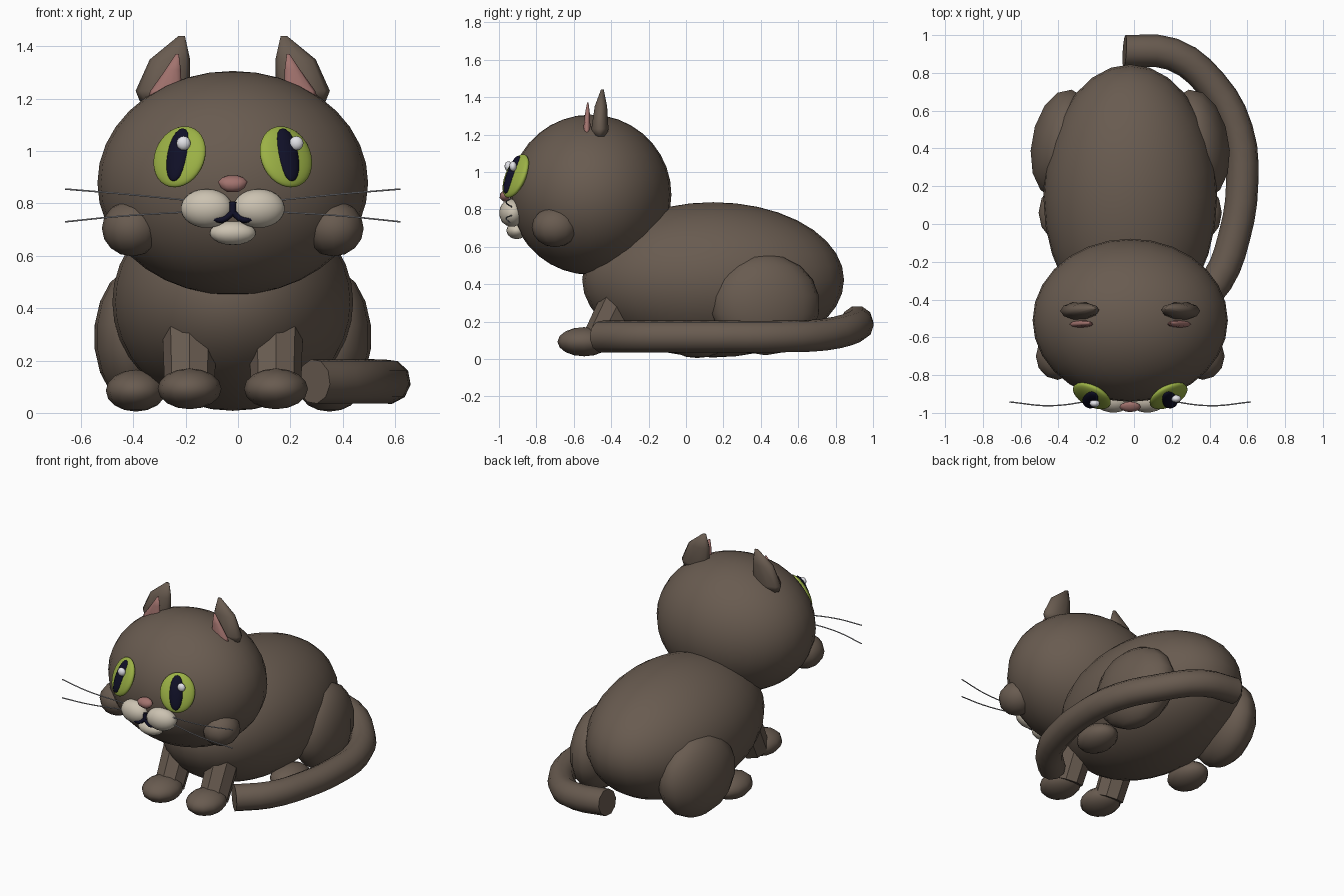
import bpy, bmesh, math
from mathutils import Matrix, Vector

if "Cube" in bpy.data.objects:
    bpy.data.objects.remove(bpy.data.objects["Cube"], do_unlink=True)

CX = -0.02  # the animal's plane of symmetry
SIDES = (("left", 1), ("right", -1))


def material(name, rgb):
    mat = bpy.data.materials.new(name)
    mat.use_nodes = True
    mat.diffuse_color = (*rgb, 1)
    mat.node_tree.nodes["Principled BSDF"].inputs["Base Color"].default_value = (*rgb, 1)
    return mat


FUR = material("brown fur", (0.14, 0.105, 0.08))
GREEN = material("eye green", (0.33, 0.44, 0.06))
DARK = material("dark navy", (0.005, 0.005, 0.02))
PINK = material("dusty pink", (0.36, 0.17, 0.155))
CREAM = material("cream", (0.6, 0.54, 0.44))
WHITE = material("highlight white", (0.8, 0.8, 0.84))
GREY = material("whisker grey", (0.4, 0.4, 0.43))


def add(name, bm, mat):
    bmesh.ops.recalc_face_normals(bm, faces=bm.faces)
    mesh = bpy.data.meshes.new(name)
    bm.to_mesh(mesh)
    bm.free()
    mesh.materials.append(mat)
    mesh.shade_smooth()
    obj = bpy.data.objects.new(name, mesh)
    bpy.context.collection.objects.link(obj)
    return obj


def ball(name, centre, radii, mat, segments=16, rot=(0, 0, 0)):
    """Ellipsoid; x is measured from the plane of symmetry, rot in degrees."""
    bm = bmesh.new()
    bmesh.ops.create_uvsphere(bm, u_segments=segments, v_segments=segments * 2 // 3, radius=1)
    obj = add(name, bm, mat)
    obj.location = (CX + centre[0], centre[1], centre[2])
    obj.scale = radii
    obj.rotation_euler = [math.radians(a) for a in rot]
    return obj


def ball_pair(name, centre, radii, mat, segments=16, rot=(0, 0, 0)):
    for side, s in SIDES:
        ball(f"{side}_{name}", (s * centre[0], *centre[1:]), radii, mat, segments,
             (rot[0], s * rot[1], s * rot[2]))


def loft(name, rings, mat, side, sides=10):
    """Skin over flat ellipses, each given as (x, y, z, x radius, y radius)."""
    bm = bmesh.new()
    loops = []
    for x, y, z, rx, ry in rings:
        angles = [math.tau * i / sides for i in range(sides)]
        loops.append([bm.verts.new((CX + side * (x + rx * math.cos(a)), y + ry * math.sin(a), z))
                      for a in angles])
    for low, high in zip(loops, loops[1:]):
        for i in range(sides):
            j = (i + 1) % sides
            bm.faces.new((low[i], low[j], high[j], high[i]))
    bm.faces.new(loops[0])
    bm.faces.new(loops[-1])
    return add(name, bm, mat)


def tube(name, points, radius, mat, sides=2, steps=3):
    """Round tube along a smooth path, x measured from the plane of symmetry."""
    curve = bpy.data.curves.new(name, "CURVE")
    curve.dimensions = "3D"
    curve.bevel_depth = radius
    curve.bevel_resolution = sides
    curve.resolution_u = steps
    curve.use_fill_caps = True
    spline = curve.splines.new("BEZIER")
    spline.bezier_points.add(len(points) - 1)
    for bp, (x, y, z) in zip(spline.bezier_points, points):
        bp.co = (CX + x, y, z)
        bp.handle_left_type = bp.handle_right_type = "AUTO"
    curve.materials.append(mat)
    obj = bpy.data.objects.new(name, curve)
    bpy.context.collection.objects.link(obj)
    return obj


# Torso and head
ball("body", (0, 0.145, 0.423), (0.46, 0.7, 0.415), FUR, 28)
ball("head", (0, -0.51, 0.878), (0.517, 0.432, 0.428), FUR, 28)
ball_pair("cheek", (0.385, -0.7, 0.705), (0.115, 0.125, 0.107), FUR, 12)

# Haunches and feet
ball_pair("thigh", (0.36, 0.425, 0.29), (0.165, 0.295, 0.27), FUR, 14, (0, 0, 10))
ball_pair("hind_foot", (0.37, 0.06, 0.085), (0.115, 0.15, 0.08), FUR, 12)
ball_pair("front_foot", (0.165, -0.545, 0.092), (0.122, 0.142, 0.078), FUR, 12)

# Front legs lean back into the chest
for side, s in SIDES:
    foot = Vector((CX + s * 0.165, -0.47, 0.08))
    chest = Vector((CX + s * 0.165, -0.33, 0.36))
    axis = chest - foot
    bm = bmesh.new()
    bmesh.ops.create_cone(bm, cap_ends=True, segments=8, radius1=0.095, radius2=0.105,
                          depth=axis.length)
    turn = axis.to_track_quat("Z", "Y").to_matrix().to_4x4()
    bm.transform(Matrix.Translation((foot + chest) / 2) @ turn)
    leg = add(f"{side}_front_leg", bm, FUR)
    leg.data.set_sharp_from_angle(angle=math.radians(40))

# Tail curls from the rump around the left side
tube("tail", [(-0.03, 0.915, 0.2), (0.22, 0.9, 0.17), (0.43, 0.74, 0.13), (0.565, 0.5, 0.12),
              (0.593, 0.22, 0.12), (0.55, -0.07, 0.12), (0.46, -0.3, 0.12),
              (0.31, -0.455, 0.12)], 0.086, FUR, 3)

# Ears with separate pink linings
for side, s in SIDES:
    loft(f"{side}_ear", [(0.27, -0.46, 1.19, 0.085, 0.04), (0.268, -0.46, 1.23, 0.103, 0.048),
                         (0.24, -0.455, 1.35, 0.077, 0.035),
                         (0.195, -0.447, 1.44, 0.012, 0.008)], FUR, s)
    loft(f"{side}_ear_lining", [(0.255, -0.53, 1.2, 0.07, 0.02), (0.255, -0.53, 1.23, 0.06, 0.02),
                                (0.228, -0.527, 1.31, 0.03, 0.014),
                                (0.212, -0.525, 1.37, 0.006, 0.004)], PINK, s)

# Eyes follow the curve of the face
yaw, pitch = 27, -22
ball_pair("eye", (0.203, -0.91, 0.978), (0.109, 0.035, 0.125), GREEN, 24, (pitch, 0, yaw))
ball_pair("pupil", (0.209, -0.93, 0.986), (0.045, 0.025, 0.109), DARK, 16, (pitch, 0, yaw))
ball("right_eye_glint", (-0.188, -0.95, 1.03), (0.027, 0.02, 0.027), WHITE, 12)
ball("left_eye_glint", (0.243, -0.925, 1.03), (0.027, 0.02, 0.027), WHITE, 12)

# Muzzle, chin, nose and mouth
ball_pair("muzzle", (0.1, -0.932, 0.781), (0.1, 0.066, 0.074), CREAM, 20, (0, 0, 8))
ball("chin", (0, -0.905, 0.687), (0.088, 0.055, 0.046), CREAM, 16)
loft("nose", [(0, -0.965, 0.843, 0.02, 0.012), (0, -0.97, 0.86, 0.045, 0.026),
              (0, -0.968, 0.883, 0.057, 0.027), (0, -0.96, 0.898, 0.042, 0.02),
              (0, -0.955, 0.906, 0.02, 0.01)], PINK, 1, 12)
tube("mouth_bar", [(0, -0.962, 0.805), (0, -0.968, 0.762)], 0.014, DARK)
for side, s in SIDES:
    tube(f"{side}_mouth_curve", [(0, -0.968, 0.765), (s * 0.04, -0.974, 0.738),
                                 (s * 0.078, -0.974, 0.746)], 0.012, DARK)

# Whiskers bow forward, then back at the tips
for side, s in SIDES:
    for row, root, tip in (("upper", 0.812, 0.855), ("lower", 0.768, 0.73)):
        middle = root * 0.4 + tip * 0.6 + (tip - root) * -0.1 + 0.003
        tube(f"{side}_{row}_whisker", [(s * 0.17, -0.93, root), (s * 0.42, -0.962, middle),
                                       (s * 0.64, -0.942, tip)], 0.0035, GREY, 1, 6)
